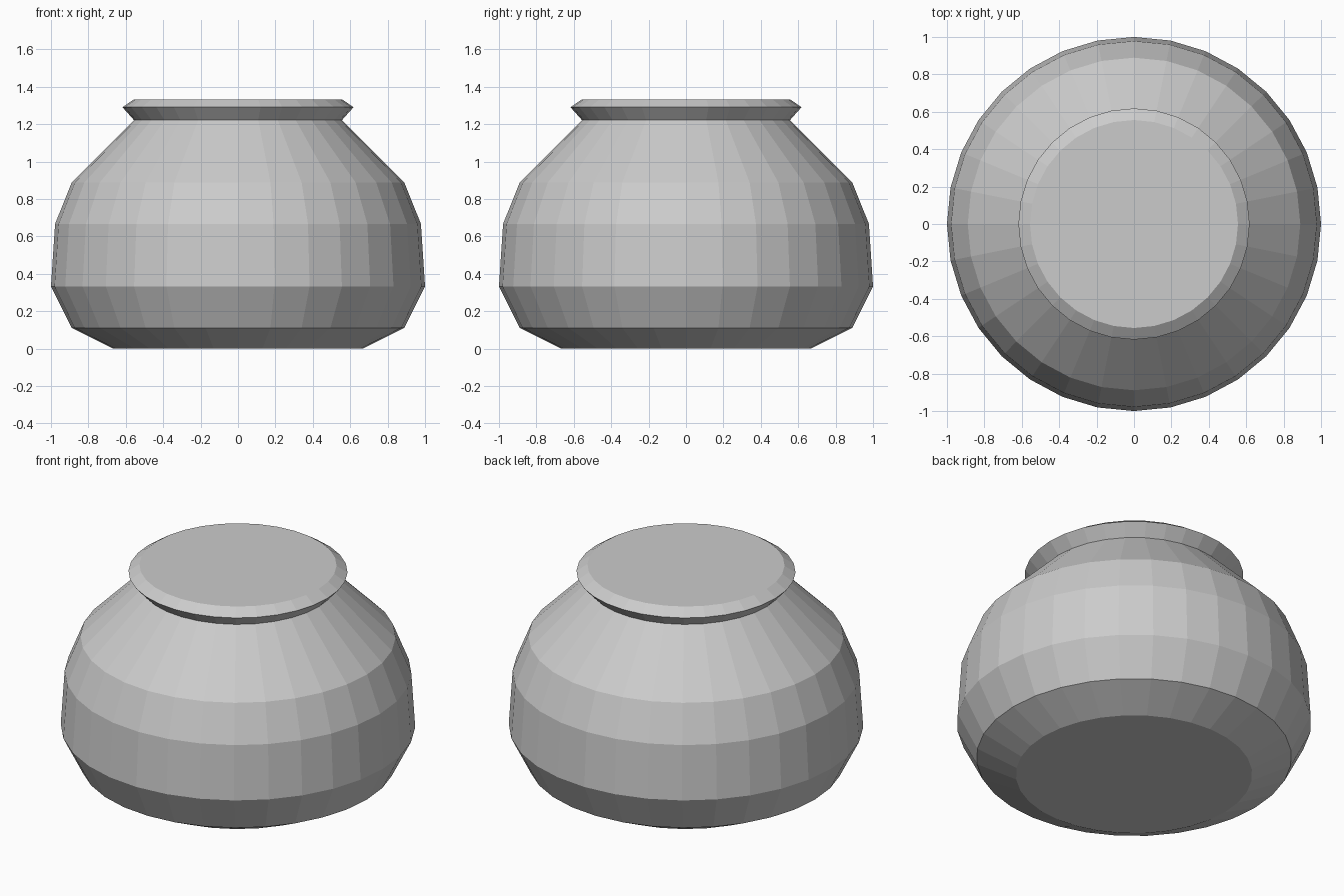
import bpy
import bmesh
from math import cos, sin, tau

if "Cube" in bpy.data.objects:
    bpy.data.objects.remove(bpy.data.objects["Cube"])

SIDES = 32

# Pot silhouette from base to rim: (radius, height)
PROFILE = [
    (0.667, 0.0), (0.889, 0.111), (1.0, 0.333), (0.978, 0.667),
    (0.889, 0.889), (0.556, 1.222), (0.618, 1.291), (0.556, 1.333),
]


def lathe(name, profile, sides):
    """Revolve a profile around z, closing both ends with flat caps."""
    bm = bmesh.new()
    rings = [[bm.verts.new((r * cos(tau * i / sides), r * sin(tau * i / sides), z))
              for i in range(sides)] for r, z in profile]
    for low, high in zip(rings, rings[1:]):
        for i in range(sides):
            j = (i + 1) % sides
            bm.faces.new((low[i], low[j], high[j], high[i]))
    bm.faces.new(rings[0][::-1])
    bm.faces.new(rings[-1])
    mesh = bpy.data.meshes.new(name)
    bm.to_mesh(mesh)
    bm.free()
    obj = bpy.data.objects.new(name, mesh)
    bpy.context.collection.objects.link(obj)
    return obj


# Flat-shaded round pot with flared rim and closed top
lathe("pot", PROFILE, SIDES)
